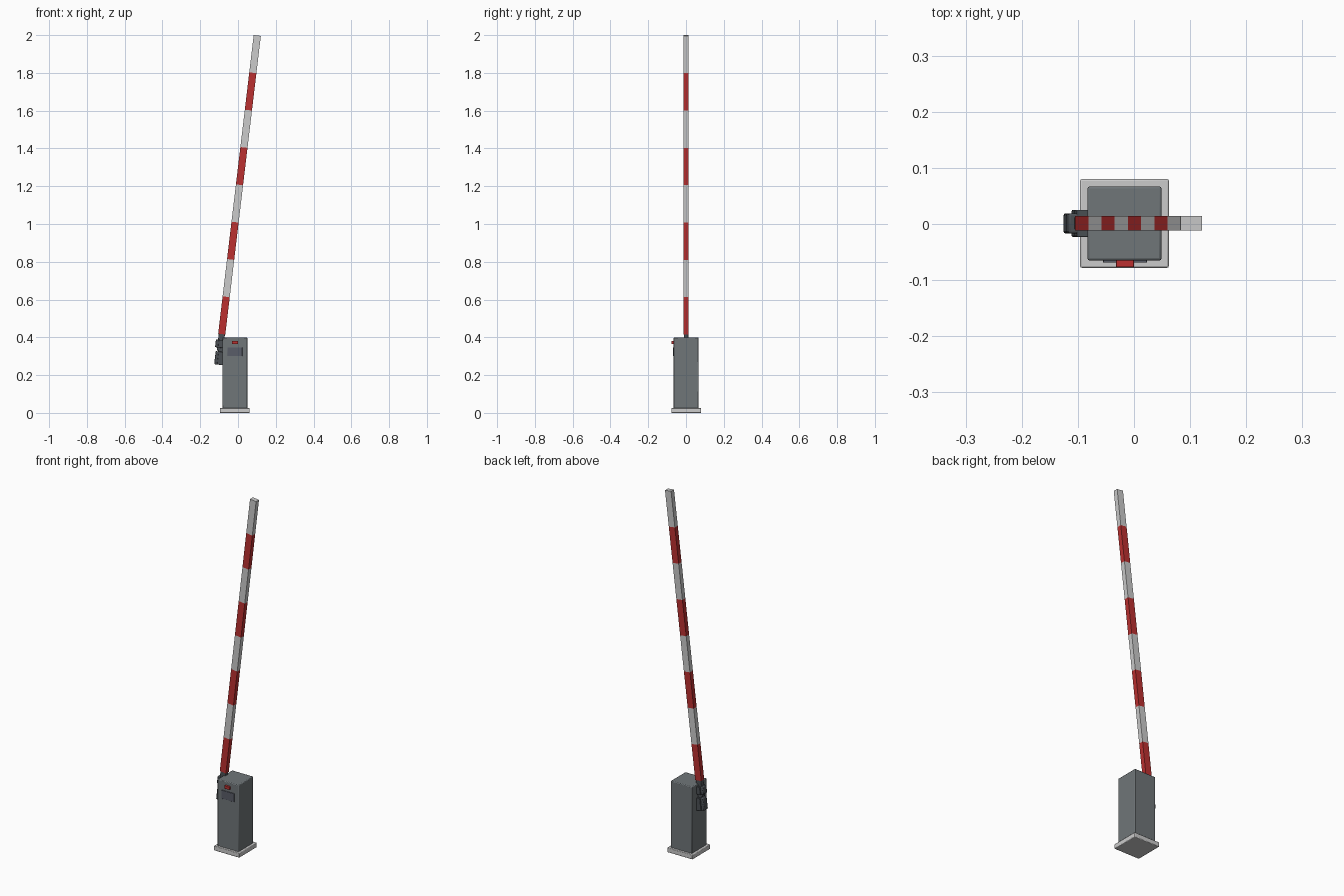
import bpy
from math import atan2
from mathutils import Matrix, Vector

if "Cube" in bpy.data.objects:
    bpy.data.objects.remove(bpy.data.objects["Cube"])


def material(name, rgb):
    m = bpy.data.materials.new(name)
    m.diffuse_color = (*rgb, 1)
    m.use_nodes = True
    m.node_tree.nodes["Principled BSDF"].inputs["Base Color"].default_value = m.diffuse_color
    return m


RED = material("red_paint", (0.5, 0.03, 0.03))
WHITE = material("white_paint", (0.6, 0.6, 0.6))
STEEL = material("cabinet_grey", (0.16, 0.18, 0.19))
DARK = material("dark_metal", (0.07, 0.08, 0.09))
PANEL = material("panel_grey", (0.1, 0.11, 0.14))


def box(name, x, y, z, mat=None, bevel=0, frame=Matrix()):
    """Box from min/max ranges, optionally bevelled and placed in a frame."""
    bpy.ops.mesh.primitive_cube_add(size=1)
    ob = bpy.context.object
    ob.name = name
    lo, hi = Vector((x[0], y[0], z[0])), Vector((x[1], y[1], z[1]))
    ob.data.transform(Matrix.Translation((lo + hi) / 2) @ Matrix.Diagonal((*(hi - lo), 1)))
    ob.matrix_world = frame
    if mat:
        ob.data.materials.append(mat)
    if bevel:
        mod = ob.modifiers.new("bevel", 'BEVEL')
        mod.width, mod.segments = bevel, 2
        bpy.ops.object.shade_smooth_by_angle()
    return ob


# Base plate and cabinet
box("base_plate", (-0.096, 0.062), (-0.078, 0.080), (0, 0.026), None, 0.003)
box("cabinet", (-0.083, 0.049), (-0.065, 0.067), (0.02, 0.40), STEEL, 0.004)

# Front panel and warning lamp
box("front_panel", (-0.055, 0.023), (-0.069, -0.06), (0.30, 0.347), PANEL, 0.001)
box("warning_lamp", (-0.032, 0.0), (-0.077, -0.06), (0.365, 0.381), RED, 0.001)

# Leaning frame of the boom: origin at the tip, local z along the boom
C = 0.001
lean = atan2(0.119, 1.0)
boom = Matrix.Translation((0.102, C, 1.998)) @ Matrix.Rotation(lean, 4, 'Y')

# Striped boom
STEP = 0.199
for i in range(8):
    box(f"boom_stripe_{i + 1}", (-0.019, 0.019), (-0.013, 0.013),
        (-(i + 1) * STEP, -i * STEP), RED if i % 2 else WHITE, 0, boom)

# Boom socket below the last stripe
box("boom_socket", (-0.016, 0.017), (-0.012, 0.012), (-1.68, -1.585), DARK, 0.002, boom)

# Clamp halves: narrow rounded nose and wider flange against the cabinet
for name, z0, z1, dx in (("upper_clamp", -1.665, -1.623, 0.0), ("lower_clamp", -1.755, -1.685, 0.006)):
    box(name + "_nose", (-0.027 + dx, 0.012 + dx), (-0.018, 0.018), (z0, z1), DARK, 0.004, boom)
    box(name + "_flange", (-0.012 + dx, 0.022 + dx), (-0.024, 0.024), (z0, z1), DARK, 0.002, boom)

# Pivot shaft joining the clamps to the cabinet
box("pivot_shaft", (-0.105, -0.07), (-0.011, 0.013), (0.29, 0.36), DARK, 0.002)
